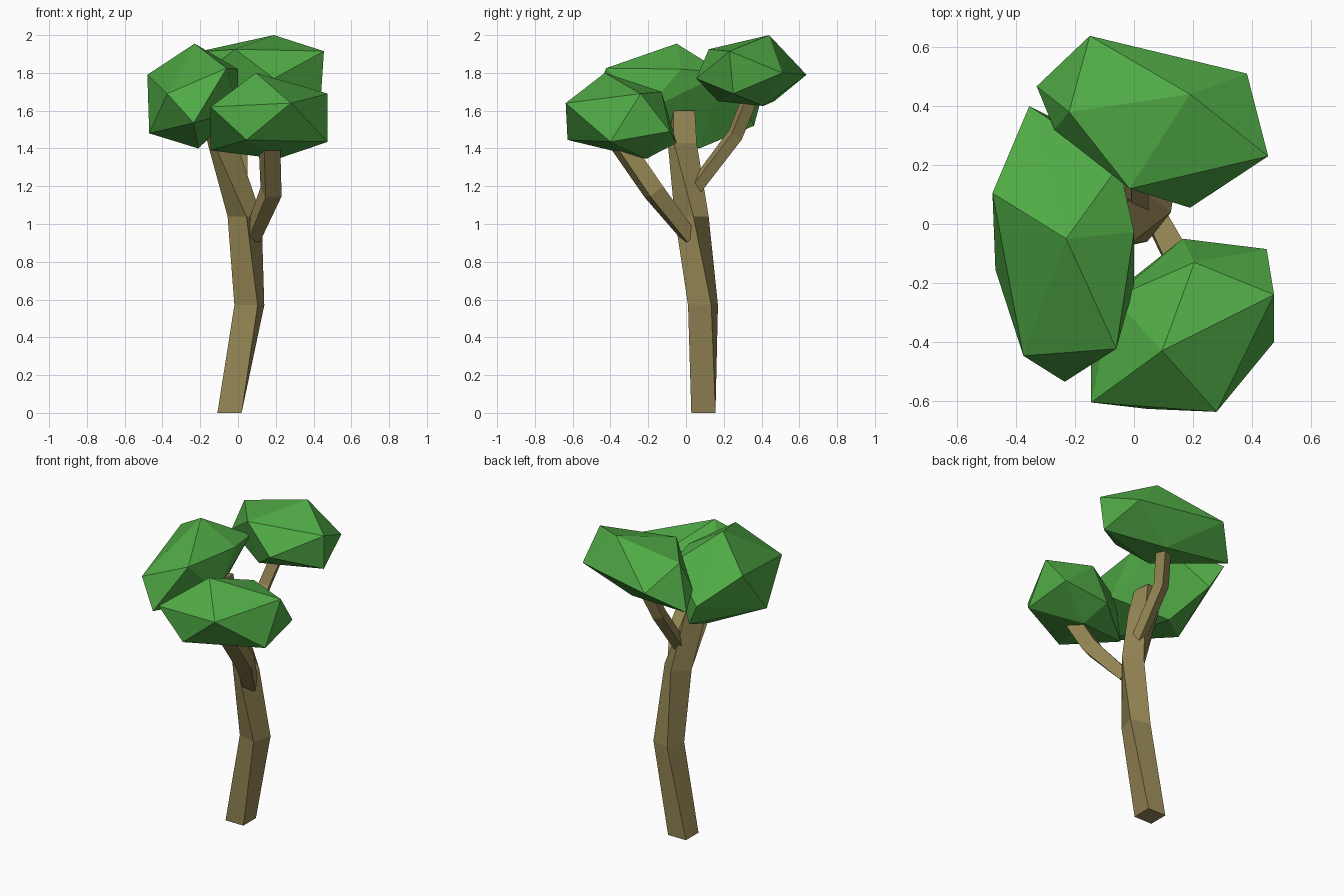
import bpy, bmesh, math
from mathutils import Vector, Matrix

if "Cube" in bpy.data.objects:
    bpy.data.objects.remove(bpy.data.objects["Cube"])


def material(name, rgb):
    m = bpy.data.materials.new(name)
    m.diffuse_color = (*rgb, 1)
    m.use_nodes = True
    m.node_tree.nodes["Principled BSDF"].inputs["Base Color"].default_value = m.diffuse_color
    return m


BARK = material("bark", (0.30, 0.24, 0.09))
LEAF = material("leaf", (0.08, 0.40, 0.06))


def finish(name, bm, mat):
    bmesh.ops.recalc_face_normals(bm, faces=bm.faces[:])
    me = bpy.data.meshes.new(name)
    bm.to_mesh(me)
    bm.free()
    me.materials.append(mat)
    ob = bpy.data.objects.new(name, me)
    bpy.context.collection.objects.link(ob)


def limb(name, path, widths, twists, level=False):
    """Square bar swept along a path, with a width and twist at each ring."""
    pts = [Vector(p) for p in path]
    bm = bmesh.new()
    rings = []
    for i, p in enumerate(pts):
        t = (pts[min(i + 1, len(pts) - 1)] - pts[max(i - 1, 0)]).normalized()
        tilt = Matrix() if level else Vector((0, 0, 1)).rotation_difference(t).to_matrix().to_4x4()
        m = Matrix.Translation(p) @ tilt @ Matrix.Rotation(math.radians(twists[i]), 4, 'Z')
        h = widths[i] / 2
        rings.append([bm.verts.new(m @ Vector((sx * h, sy * h, 0)))
                      for sx, sy in ((-1, -1), (1, -1), (1, 1), (-1, 1))])
    for a, b in zip(rings, rings[1:]):
        for k in range(4):
            bm.faces.new((a[k], a[(k + 1) % 4], b[(k + 1) % 4], b[k]))
    bm.faces.new(rings[0][::-1])
    bm.faces.new(rings[-1])
    finish(name, bm, BARK)


def foliage(name, corners):
    """Faceted leaf clump: the hull of a dozen corners."""
    bm = bmesh.new()
    for c in corners:
        bm.verts.new(c)
    res = bmesh.ops.convex_hull(bm, input=bm.verts[:])
    loose = [g for g in res["geom_interior"] if isinstance(g, bmesh.types.BMVert)]
    bmesh.ops.delete(bm, geom=loose, context='VERTS')
    finish(name, bm, LEAF)


# Twisting trunk
limb("trunk",
     [(-0.045, 0.092, 0), (0.06, 0.09, 0.57), (0.035, 0.03, 1.04),
      (-0.085, -0.02, 1.43), (-0.12, -0.015, 1.60)],
     [0.128, 0.128, 0.128, 0.125, 0.115], [0, -16, -39, -75, -85], level=True)

# Side branches
limb("front_branch",
     [(0.075, 0.02, 0.93), (0.175, -0.17, 1.17), (0.165, -0.37, 1.46)],
     [0.07, 0.09, 0.09], [20, 20, 20])
limb("back_branch",
     [(0.01, 0.04, 1.18), (0.01, 0.26, 1.47), (0.06, 0.345, 1.68)],
     [0.06, 0.065, 0.065], [20, 20, 20])

# Leaf clumps
foliage("front_foliage", [
    (0.095, -0.43, 1.80), (0.205, -0.13, 1.70), (0.475, -0.24, 1.69),
    (0.28, -0.637, 1.64), (-0.145, -0.605, 1.62), (-0.07, -0.25, 1.62),
    (0.45, -0.085, 1.49), (0.165, -0.05, 1.43), (0.475, -0.40, 1.435),
    (0.045, -0.627, 1.445), (-0.145, -0.295, 1.39), (0.21, -0.21, 1.345)])
foliage("left_foliage", [
    (-0.23, -0.05, 1.955), (-0.06, -0.423, 1.825), (-0.48, 0.105, 1.79),
    (-0.375, -0.447, 1.69), (0.0, -0.027, 1.82), (-0.05, 0.2, 1.80),
    (-0.355, 0.40, 1.67), (-0.235, -0.535, 1.535), (0.0, -0.21, 1.60),
    (-0.47, -0.155, 1.48), (-0.275, 0.36, 1.52), (-0.21, 0.07, 1.40)])
foliage("back_foliage", [
    (0.19, 0.44, 2.0), (-0.015, 0.12, 1.925), (0.455, 0.23, 1.915),
    (-0.22, 0.38, 1.91), (-0.15, 0.638, 1.79), (0.383, 0.51, 1.80),
    (0.19, 0.055, 1.77), (0.44, 0.25, 1.69), (-0.33, 0.467, 1.65),
    (-0.27, 0.32, 1.73), (0.03, 0.17, 1.65), (0.10, 0.41, 1.625)])
